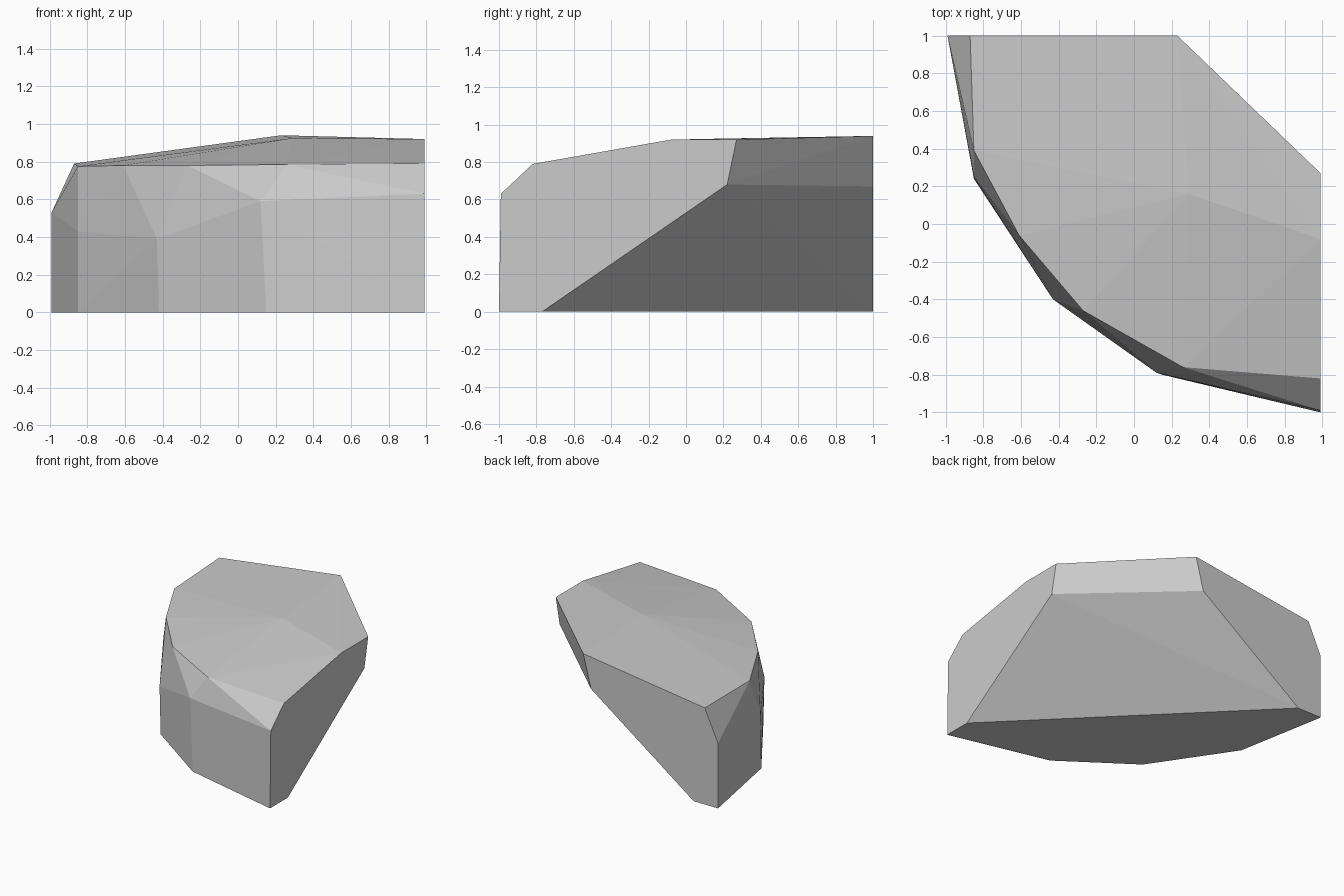
import bpy
import bmesh

cube = bpy.data.objects.get("Cube")
if cube:
    bpy.data.objects.remove(cube, do_unlink=True)

# Plain stone grey
stone = bpy.data.materials.new("stone_grey")
stone.use_nodes = True
grey = (0.6, 0.6, 0.6, 1.0)
stone.diffuse_color = grey
stone.node_tree.nodes["Principled BSDF"].inputs["Base Color"].default_value = grey

# Outline of the curved wall on the ground, right to left
foot = [(-0.99, 1), (-0.85, 0.24), (-0.42, -0.4), (0.15, -0.8), (0.99, -1)]
# Shoulder, where the wall starts to lean inwards
shoulder = [(-0.99, 1, 0.53), (-0.85, 0.25, 0.43), (-0.43, -0.4, 0.39),
            (0.12, -0.79, 0.59), (0.99, -0.99, 0.63)]
# Rim of the top
rim = [(-0.87, 1, 0.79), (-0.85, 0.39, 0.775), (-0.61, -0.06, 0.78),
       (-0.27, -0.46, 0.78), (0.26, -0.76, 0.785), (0.99, -0.82, 0.79)]
# Low crown of the top
crown = [(0.99, -0.08, 0.92), (0.99, 0.27, 0.92), (0.23, 1, 0.94), (0.29, 0.16, 0.925)]
# Slanted cut at the back: lower edge, then upper edge
cut = [(-0.77, 1, 0), (0.99, -0.77, 0), (0.16, 1, 0.67), (0.99, 0.22, 0.68)]

# Wrap the corners in a faceted convex skin
bm = bmesh.new()
for p in [(x, y, 0) for x, y in foot] + shoulder + rim + crown + cut:
    bm.verts.new(p)
hull = bmesh.ops.convex_hull(bm, input=bm.verts[:])
unused = {g for g in hull["geom_interior"] + hull["geom_unused"]
          if isinstance(g, bmesh.types.BMVert)}
bmesh.ops.delete(bm, geom=list(unused), context="VERTS")
# Merge flat triangles into whole facets
bmesh.ops.dissolve_limit(bm, angle_limit=0.01, verts=bm.verts[:], edges=bm.edges[:])
bmesh.ops.recalc_face_normals(bm, faces=bm.faces[:])

mesh = bpy.data.meshes.new("rock_chunk")
bm.to_mesh(mesh)
bm.free()
mesh.materials.append(stone)
rock = bpy.data.objects.new("rock_chunk", mesh)
bpy.context.collection.objects.link(rock)
